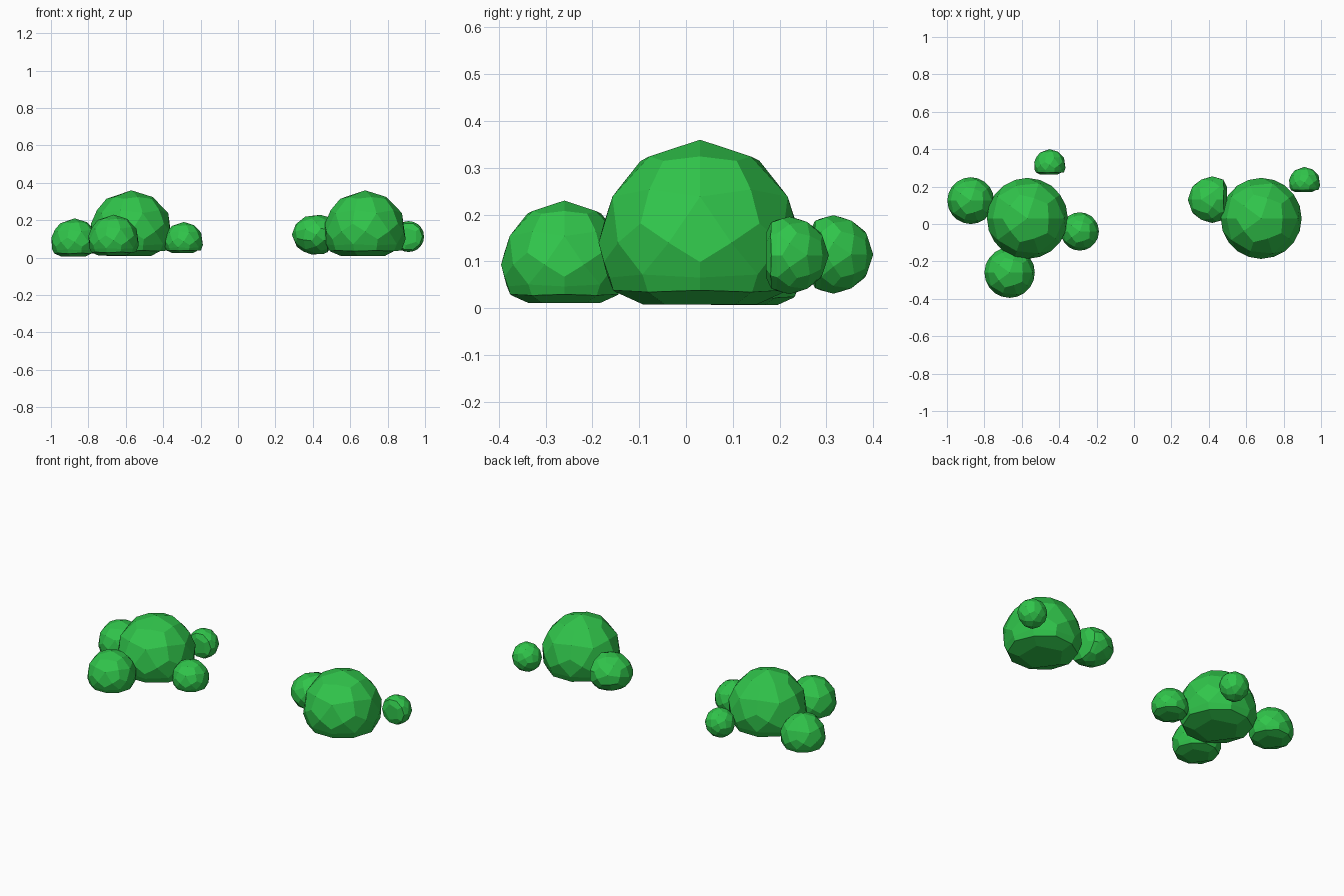
import bpy
import bmesh
from math import sqrt, radians
from mathutils import Vector

cube = bpy.data.objects.get("Cube")
if cube:
    bpy.data.objects.remove(cube, do_unlink=True)

leaf = bpy.data.materials.new("leaf_green")
leaf.use_nodes = True
color = (0.03, 0.56, 0.07, 1)
leaf.diffuse_color = color
leaf.node_tree.nodes["Principled BSDF"].inputs["Base Color"].default_value = color


def squash(p):
    """Press the lower part of the unit ball into a broad shallow base."""
    if p.z < -0.99:
        return Vector((0, 0, -0.85))
    if p.z < -0.2:
        z = -0.2 + (p.z + 0.2) * 0.44
        flat = Vector((p.x, p.y, 0)).normalized() * sqrt(1 - z * z)
        return Vector((flat.x, flat.y, z))
    return p


def make_clump_mesh():
    """Faceted ball of puffed pentagons, cut flat underneath."""
    src = bmesh.new()
    bmesh.ops.create_icosphere(src, subdivisions=1, radius=1)
    bm = bmesh.new()
    made = {}

    def point(elem):
        if elem not in made:
            if isinstance(elem, bmesh.types.BMVert):
                p, r = elem.co.normalized(), 1
            elif isinstance(elem, bmesh.types.BMEdge):
                p, r = (elem.verts[0].co + elem.verts[1].co).normalized(), 0.985
            else:
                p, r = elem.calc_center_median().normalized(), 1
            made[elem] = bm.verts.new(squash(p) * r)
        return made[elem]

    for f in src.faces:
        for lp in f.loops:
            bm.faces.new([point(lp.vert), point(lp.edge), point(f),
                          point(lp.link_loop_prev.edge)])
    src.free()
    bmesh.ops.bisect_plane(bm, geom=bm.verts[:] + bm.edges[:] + bm.faces[:],
                           plane_co=(0, 0, -0.6), plane_no=(0, 0, 1),
                           clear_inner=True)
    bmesh.ops.holes_fill(bm, edges=[e for e in bm.edges if e.is_boundary])
    bmesh.ops.recalc_face_normals(bm, faces=bm.faces[:])
    mesh = bpy.data.meshes.new("leaf_clump")
    bm.to_mesh(mesh)
    bm.free()
    mesh.materials.append(leaf)
    return mesh


clump = make_clump_mesh()
UP = (0, 0, 0)
BACK = (radians(-90), 0, 0)     # flat side to the front
SIDE = (0, radians(-90), 0)     # flat side to the left


def add_clump(name, center, size, turn=UP):
    ob = bpy.data.objects.new(name, clump)
    ob.location = center
    ob.scale = size if isinstance(size, tuple) else (size,) * 3
    ob.rotation_euler = turn
    bpy.context.collection.objects.link(ob)


# Right-hand bush
add_clump("right_bush_main", (-0.57, 0.03, 0.14), 0.22)
add_clump("right_bush_outer", (-0.873, 0.125, 0.083), 0.127)
add_clump("right_bush_front", (-0.665, -0.26, 0.093), 0.137)
add_clump("right_bush_inner", (-0.29, -0.04, 0.087), 0.104)
add_clump("right_bush_back", (-0.45, 0.315, 0.115), 0.085, BACK)

# Left-hand bush
add_clump("left_bush_main", (0.68, 0.03, 0.14), 0.22)
add_clump("left_bush_inner", (0.418, 0.13, 0.123), (0.108, 0.126, 0.13), SIDE)
add_clump("left_bush_back", (0.912, 0.221, 0.113), 0.084, BACK)
